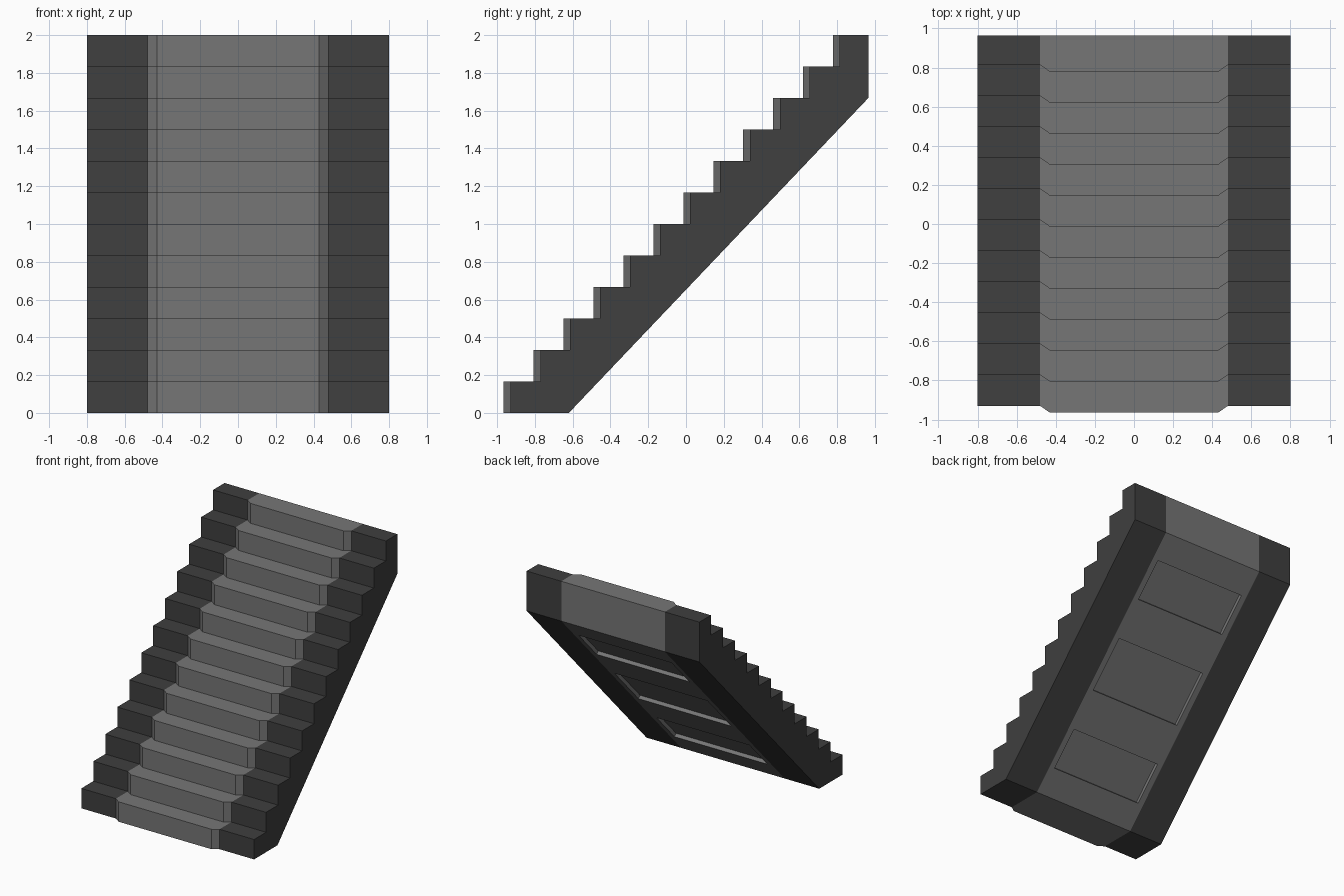
import bpy, bmesh
from mathutils import Vector

if "Cube" in bpy.data.objects:
    bpy.data.objects.remove(bpy.data.objects["Cube"])

STEPS, RISE, RUN = 12, 2 / 12, 0.1585
BACK, FRONT, NOSE = 0.965, -0.93, 0.035
INNER, FLAT, OUTER = 0.48, 0.43, 0.80
LOW, HIGH = Vector((-0.62, 0)), Vector((BACK, 2 - 2 * RISE))   # underside line (y, z)
BANDS = [0.10, 0.25, 0.40, 0.60, 0.75, 0.90]                   # recess limits, from the top
RECESS = 0.03


def material(name, grey):
    m = bpy.data.materials.new(name)
    m.diffuse_color = (grey, grey, grey, 1)
    m.use_nodes = True
    m.node_tree.nodes["Principled BSDF"].inputs["Base Color"].default_value = m.diffuse_color
    return m


def stair_profile(front, bands=()):
    """Closed (y, z) outline: stepped top, then back and sloped underside."""
    pts = []
    for i in range(STEPS):
        y = front + i * RUN
        pts += [(y, i * RISE), (y, (i + 1) * RISE)]
    pts += [(BACK, 2), tuple(HIGH)]
    pts += [tuple(HIGH.lerp(LOW, b)) for b in bands]
    return pts + [tuple(LOW)]


def loft(bm, sections):
    """Skin (x, profile) sections; returns the rings and quads of each strip."""
    rings = [[bm.verts.new((x, y, z)) for y, z in prof] for x, prof in sections]
    strips = []
    for a, b in zip(rings, rings[1:]):
        n = len(a)
        strips.append([bm.faces.new((a[i], a[(i + 1) % n], b[(i + 1) % n], b[i]))
                       for i in range(n)])
    return rings, strips


def finish(bm, name, mat):
    me = bpy.data.meshes.new(name)
    bm.to_mesh(me)
    bm.free()
    me.materials.append(mat)
    ob = bpy.data.objects.new(name, me)
    bpy.context.collection.objects.link(ob)
    return ob


# Centre flight: chamfered projecting steps
bm = bmesh.new()
edge, nose = stair_profile(FRONT, BANDS), stair_profile(FRONT - NOSE, BANDS)
rings, strips = loft(bm, [(-INNER, edge), (-FLAT, nose), (FLAT, nose), (INNER, edge)])

# Three recessed panels in the underside
first = 2 * STEPS + 2
panels = [strips[1][first + k] for k in (0, 2, 4)]
slope = (HIGH - LOW).normalized()
inward = Vector((0, -slope.y, slope.x)) * RECESS
for f in bmesh.ops.extrude_discrete_faces(bm, faces=panels)["faces"]:
    bmesh.ops.translate(bm, verts=f.verts, vec=inward)
bmesh.ops.recalc_face_normals(bm, faces=bm.faces)
finish(bm, "centre_steps", material("mid_grey", 0.18))

# Dark side steps, mirrored; the hidden seam against the centre stays open
bm = bmesh.new()
rings, strips = loft(bm, [(INNER, stair_profile(FRONT)), (OUTER, stair_profile(FRONT))])
bm.faces.new(rings[1])
bmesh.ops.recalc_face_normals(bm, faces=bm.faces)
side = finish(bm, "side_steps", material("dark_grey", 0.05))
mirror = side.modifiers.new("mirror", "MIRROR")
mirror.use_axis[0] = True
